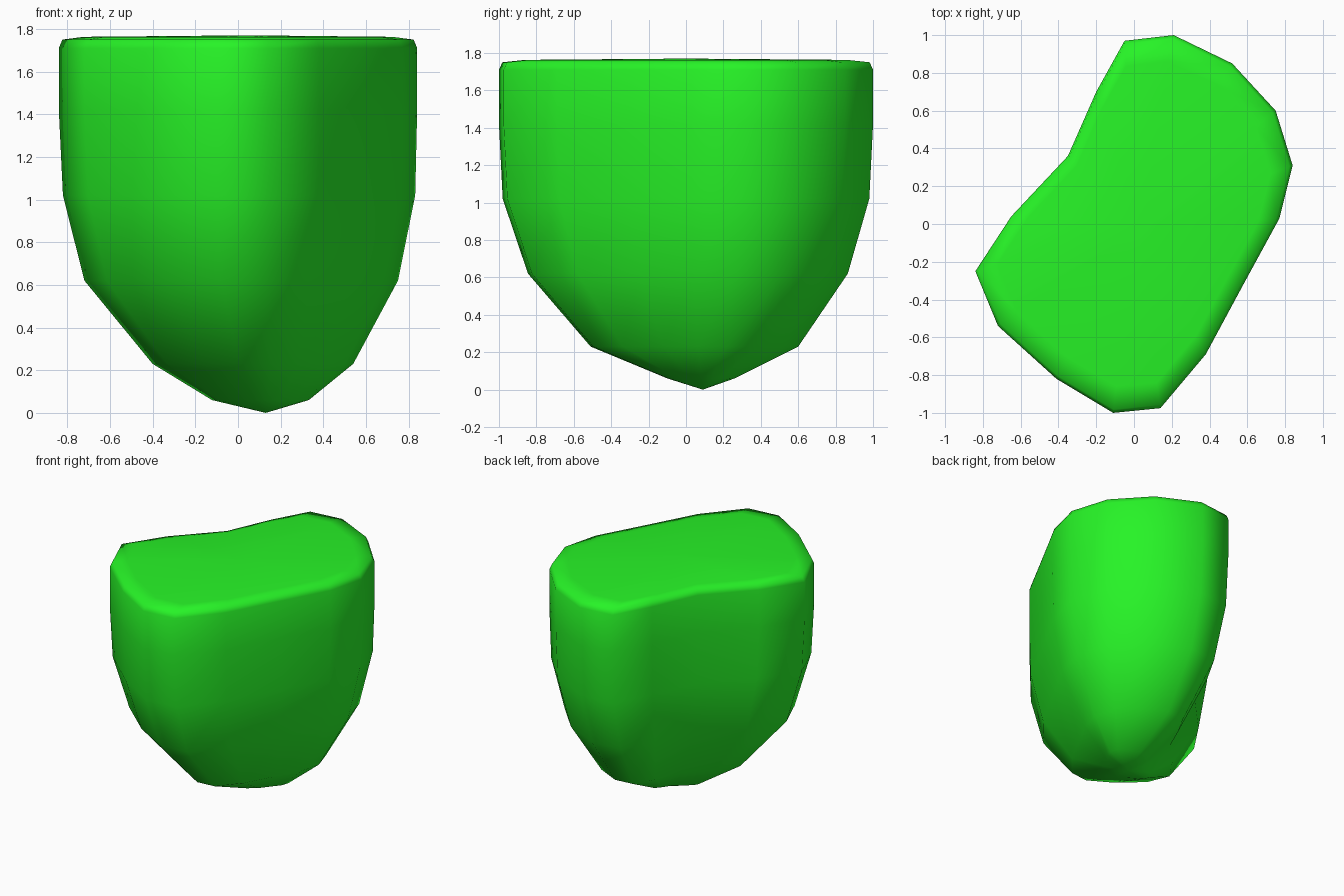
import bpy, bmesh

if "Cube" in bpy.data.objects:
    bpy.data.objects.remove(bpy.data.objects["Cube"])

# Kidney-shaped outline seen from the top, counterclockwise
OUTLINE = [(0.84, 0.31), (0.75, 0.60), (0.52, 0.85), (0.21, 1.00),
           (-0.05, 0.97), (-0.20, 0.70), (-0.35, 0.36), (-0.65, 0.04),
           (-0.84, -0.25), (-0.72, -0.54), (-0.41, -0.82), (-0.11, -1.00),
           (0.14, -0.975), (0.38, -0.69), (0.59, -0.30), (0.77, 0.03)]

# Rings from bottom to top: height, scale x, scale y, offset x, offset y
RINGS = [(0.06, 0.27, 0.18, 0.105, 0.08),
         (0.23, 0.56, 0.555, 0.07, 0.045),
         (0.62, 0.875, 0.855, 0.015, 0.01),
         (1.02, 0.983, 0.98, 0.005, 0.0),
         (1.42, 1.0, 1.0, 0.0, 0.0),
         (1.71, 1.0, 1.0, 0.0, 0.0),
         (1.75, 0.98, 0.982, 0.0, 0.0),
         (1.763, 0.86, 0.86, 0.0, 0.0)]


def fan(bm, ring, apex, flip):
    for i, a in enumerate(ring):
        b = ring[(i + 1) % len(ring)]
        bm.faces.new((b, a, apex) if flip else (a, b, apex))


# Body: loft through the rings, closed by a pointed base and a flat crown
bm = bmesh.new()
loops = [[bm.verts.new((x * sx + ox, y * sy + oy, z)) for x, y in OUTLINE]
         for z, sx, sy, ox, oy in RINGS]
for low, high in zip(loops, loops[1:]):
    for i in range(len(low)):
        j = (i + 1) % len(low)
        bm.faces.new((low[i], low[j], high[j], high[i]))
fan(bm, loops[0], bm.verts.new((0.13, 0.09, 0.0)), True)
fan(bm, loops[-1], bm.verts.new((0.05, 0.0, 1.77)), False)
for f in bm.faces:
    f.smooth = True
bmesh.ops.recalc_face_normals(bm, faces=bm.faces)

mesh = bpy.data.meshes.new("tooth_body")
bm.to_mesh(mesh)
bm.free()
body = bpy.data.objects.new("rounded_kidney_body", mesh)
bpy.context.collection.objects.link(body)

# Bright green
green = bpy.data.materials.new("green")
green.diffuse_color = (0.02, 0.9, 0.02, 1.0)
green.use_nodes = True
green.node_tree.nodes["Principled BSDF"].inputs["Base Color"].default_value = green.diffuse_color
mesh.materials.append(green)
